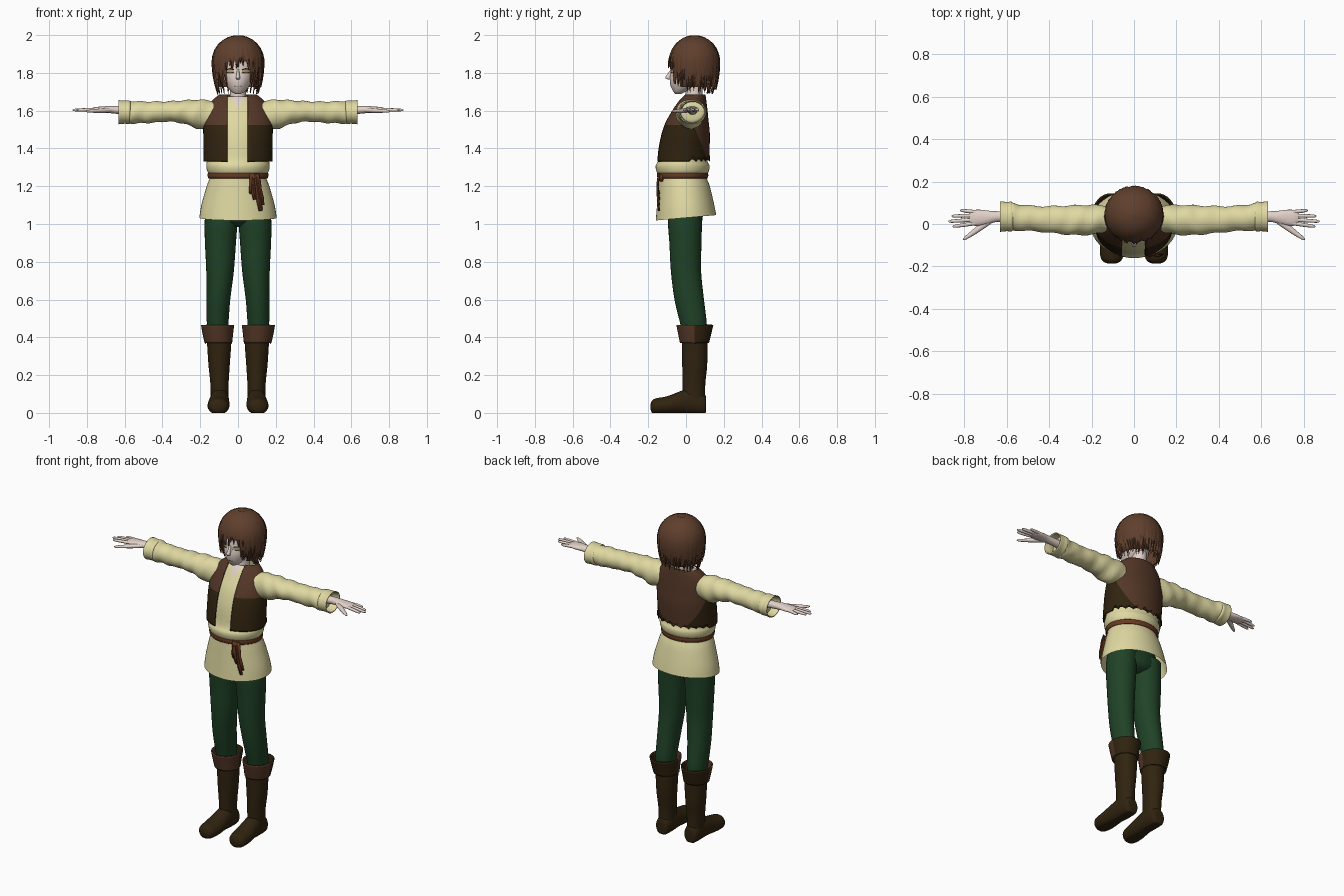
import bpy, bmesh, random
from math import sin, cos, pi, sqrt, radians
from mathutils import Vector

random.seed(4)
if "Cube" in bpy.data.objects:
    bpy.data.objects.remove(bpy.data.objects["Cube"])

COLOURS = {
    "skin": (0.76, 0.64, 0.58), "hair_brown": (0.115, 0.05, 0.026),
    "cream_cloth": (0.74, 0.69, 0.36), "vest_brown": (0.088, 0.038, 0.02),
    "dark_leather": (0.03, 0.017, 0.005), "belt_russet": (0.14, 0.042, 0.016),
    "green_cloth": (0.014, 0.055, 0.02), "lash_dark": (0.03, 0.015, 0.01),
    "eye_amber": (0.5, 0.36, 0.2), "lip_rose": (0.4, 0.2, 0.17),
}
MATS = {}
for key, rgb in COLOURS.items():
    m = bpy.data.materials.new(key)
    m.use_nodes = True
    m.diffuse_color = (*rgb, 1)
    bsdf = next(x for x in m.node_tree.nodes if x.type == "BSDF_PRINCIPLED")
    bsdf.inputs["Base Color"].default_value = (*rgb, 1)
    bsdf.inputs["Roughness"].default_value = 0.8
    MATS[key] = m


def finish(name, bm, mats, mirror=False, thick=0):
    me = bpy.data.meshes.new(name)
    bm.to_mesh(me)
    bm.free()
    for key in mats:
        me.materials.append(MATS[key])
    me.shade_smooth()
    me.set_sharp_from_angle(angle=radians(55))
    ob = bpy.data.objects.new(name, me)
    bpy.context.collection.objects.link(ob)
    if thick:
        ob.modifiers.new("Thickness", "SOLIDIFY").thickness = thick
    if mirror:
        ob.modifiers.new("Mirror", "MIRROR")
    return ob


def smooth_rings(rings, k):
    """Catmull-Rom interpolation between the given rings."""
    out, last = [], len(rings) - 1
    for i in range(last):
        p0, p1, p2, p3 = (rings[min(max(i + d, 0), last)] for d in (-1, 0, 1, 2))
        for j in range(k):
            t = j / k
            out.append([b + 0.5 * t * (c - a + t * (2*a - 5*b + 4*c - d + t * (3*(b - c) + d - a)))
                        for a, b, c, d in zip(p0, p1, p2, p3)])
    return out + [rings[-1]]


def loft(name, rings, mats, axis="z", n=32, k=4, caps=True, edit=None, **kw):
    """Elliptical rings (position on axis, two centre values, two radii)."""
    bm, loops = bmesh.new(), []
    for t, a, b, ra, rb in smooth_rings(rings, k):
        ring = []
        for i in range(n):
            u, v = a + ra * cos(2*pi*i/n), b + rb * sin(2*pi*i/n)
            co = {"z": (u, v, t), "x": (t, u, v), "y": (u, t, v)}[axis]
            ring.append(bm.verts.new(co))
        loops.append(ring)
    for r, s in zip(loops, loops[1:]):
        for i in range(n):
            bm.faces.new((r[i], r[(i+1) % n], s[(i+1) % n], s[i]))
    if caps:
        bm.faces.new(loops[0])
        bm.faces.new(loops[-1])
    bmesh.ops.recalc_face_normals(bm, faces=bm.faces)
    if edit:
        edit(bm)
    return finish(name, bm, mats, **kw)


def cut(bm, co, no):
    bmesh.ops.bisect_plane(bm, geom=bm.verts[:] + bm.edges[:] + bm.faces[:],
                           plane_co=co, plane_no=no)


def paint(bm, index, rule):
    for f in bm.faces:
        if rule(f.calc_center_median()):
            f.material_index = index


def strip(bm, pts, widths, outs, bump):
    """Ribbon along points with a raised middle line."""
    rows = []
    for i, (p, w, o) in enumerate(zip(pts, widths, outs)):
        tan = pts[min(i + 1, len(pts) - 1)] - pts[max(i - 1, 0)]
        side = tan.cross(o).normalized() * w / 2
        rows.append([bm.verts.new(q) for q in (p - side, p + o * bump, p + side)])
    for r, s in zip(rows, rows[1:]):
        for j in (0, 1):
            bm.faces.new((r[j], s[j], s[j+1], r[j+1]))


# Legs and pelvis
loft("trouser_legs", [(1.08, .085, 0, .086, .09), (1.0, .09, -.005, .087, .09), (.9, .093, -.003, .082, .085),
     (.75, .095, 0, .073, .08), (.6, .104, .017, .063, .078), (.47, .108, .04, .057, .07),
     (.41, .108, .042, .05, .06)], ["green_cloth"], mirror=True)
loft("trouser_seat", [(1.15, 0, -.01, .14, .09), (1.06, 0, -.005, .165, .095), (1.01, 0, 0, .12, .08),
     (.985, 0, 0, .05, .04)], ["green_cloth"])

# Boots
loft("boot_shafts", [(.42, .105, .046, .062, .068), (.37, .1, .046, .064, .068), (.25, .1, .046, .056, .066),
     (.15, .098, .042, .048, .06), (.04, .098, .042, .046, .06)], ["dark_leather"], mirror=True)


def flat_sole(bm):
    for v in bm.verts:
        v.co.z = max(v.co.z, 0)


loft("boot_feet", [(.107, .098, .045, .02, .03), (.095, .098, .045, .042, .055), (.02, .098, .06, .05, .07),
     (-.03, .1, .055, .054, .06), (-.1, .103, .04, .058, .048), (-.155, .105, .035, .053, .043),
     (-.178, .105, .033, .038, .034), (-.187, .105, .032, .015, .016)],
     ["dark_leather"], axis="y", edit=flat_sole, mirror=True)


def cuff_tones(bm):
    cut(bm, (0, .045, 0), (0, 1, 0))
    paint(bm, 1, lambda c: c.y > .045)


loft("boot_cuffs", [(.465, .108, .047, .088, .098), (.42, .107, .046, .081, .088), (.37, .104, .045, .073, .077)],
     ["vest_brown", "dark_leather"], caps=False, edit=cuff_tones, mirror=True, thick=.008)


# Tunic with a skin-coloured open neck and a lower front hem
def neckline(bm):
    for v in bm.verts:
        if v.co.z < 1.2:
            v.co.z += .09 * v.co.y * (1.2 - v.co.z) / .17
    for s in (1, -1):
        cut(bm, (0, 0, 1.61), (-1.5 * s, 0, 1))
    paint(bm, 1, lambda c: c.y < .04 and c.z > 1.61 + 1.5 * abs(c.x))


loft("tunic", [(1.033, 0, 0, .205, .16), (1.1, 0, -.003, .194, .151), (1.2, 0, -.01, .166, .136),
     (1.25, 0, -.018, .149, .126), (1.28, 0, -.018, .163, .139), (1.31, 0, -.018, .168, .142),
     (1.345, 0, -.016, .164, .128), (1.45, 0, -.007, .166, .122), (1.54, 0, .004, .164, .104),
     (1.6, 0, .018, .148, .083), (1.65, 0, .032, .118, .063), (1.675, 0, .042, .07, .05)],
     ["cream_cloth", "skin"], n=48, caps=False, edit=neckline)


# Vest with open front, two tones and a ragged back hem
def shape_vest(bm):
    bm.verts.ensure_lookup_table()
    for i in range(48):
        v = bm.verts[i]
        if v.co.y > .03:
            v.co.z += .025 * (i % 2) + random.uniform(0, .008)
    for x in (-.057, .052):
        cut(bm, (x, 0, 0), (1, 0, 0))
    bmesh.ops.delete(bm, context="FACES", geom=[
        f for f in bm.faces if -.057 < f.calc_center_median().x < .052 and f.calc_center_median().y < 0])
    cut(bm, (0, 0, 1.525), (0, 0, 1))
    cut(bm, (0, .05, 1.5), (0, 1, .4))
    paint(bm, 1, lambda c: c.z < 1.525 and c.y < .05 + (1.5 - c.z) * .4)


loft("vest", [(1.33, 0, -.018, .182, .14), (1.4, 0, -.013, .182, .138), (1.48, 0, -.004, .184, .13),
     (1.54, 0, .004, .182, .116), (1.6, 0, .018, .167, .096), (1.65, 0, .032, .14, .076),
     (1.685, 0, .045, .1, .058)], ["vest_brown", "dark_leather"], n=48, caps=False,
     edit=shape_vest, thick=.006)

# Belt, knot and hanging tails
loft("belt", [(1.242, 0, -.018, .157, .132), (1.255, 0, -.018, .161, .136), (1.27, 0, -.018, .16, .135)],
     ["belt_russet"], n=48, caps=False, thick=.006)
bm = bmesh.new()
FRONT = Vector((0, -1, 0))
for x, dx, low in ((.075, -.005, 1.16), (.09, .03, 1.07), (.1, .03, 1.1), (.07, .02, 1.13)):
    pts = []
    for i in range(5):
        t = i / 4
        pts.append(Vector((x + dx * t, -.137 - .009 * sin(pi * t), 1.265 + (low - 1.265) * t)))
    strip(bm, pts, (.018, .024, .018, .024, .016), [FRONT] * 5, .006)
finish("belt_tails", bm, ["belt_russet"], thick=.004)
loft("belt_knot", [(1.225, .078, -.13, .008, .01), (1.245, .08, -.134, .022, .018),
     (1.27, .08, -.132, .01, .01)], ["belt_russet"], n=12)


# Sleeves and cuffs
def wrinkles(bm):
    for v in bm.verts:
        v.co.z += .003 * sin(75 * v.co.x + 25 * v.co.y)
        v.co.y += .003 * sin(60 * v.co.x + 30 * v.co.z)


loft("sleeves", [(.12, .025, 1.58, .06, .07), (.2, .02, 1.58, .07, .078), (.28, .018, 1.592, .07, .063),
     (.36, .02, 1.596, .065, .054), (.45, .024, 1.592, .06, .056), (.53, .03, 1.591, .061, .058),
     (.58, .035, 1.592, .063, .058), (.59, .035, 1.592, .03, .03)], ["cream_cloth"],
     axis="x", edit=wrinkles, mirror=True)
loft("sleeve_cuffs", [(.57, .034, 1.592, .062, .057), (.578, .035, 1.592, .07, .062), (.6, .035, 1.592, .069, .061),
     (.632, .035, 1.592, .072, .064)], ["cream_cloth"], axis="x", caps=False, mirror=True, thick=.006)

# Hands
loft("hands", [(.56, .035, 1.6, .026, .024), (.64, .035, 1.604, .025, .021), (.68, .032, 1.606, .03, .019),
     (.72, .03, 1.606, .037, .016), (.755, .029, 1.606, .037, .013), (.775, .03, 1.606, .026, .008)],
     ["skin"], axis="x", n=20, mirror=True)
for name, y0, x1, y1 in (("index", .004, .855, -.012), ("middle", .021, .875, .012),
                         ("ring", .04, .86, .037), ("little", .056, .82, .064)):
    loft(name + "_fingers", [(x, y0 + (y1 - y0) * t, 1.607 - .004 * t, r, r) for x, t, r in
         ((.74, 0, .009), ((.74 + x1) / 2, .5, .009), (x1 - .012, .9, .007), (x1, 1, .002))],
         ["skin"], axis="x", n=10, mirror=True)
loft("thumbs", [(.67, .022, 1.603, .018, .012), (.72, -.012, 1.6, .019, .012), (.765, -.045, 1.598, .014, .009),
     (.795, -.066, 1.597, .009, .007), (.806, -.073, 1.597, .002, .002)], ["skin"], axis="x", n=12, mirror=True)

# Head, neck and nose
loft("neck", [(1.58, 0, .03, .06, .05), (1.64, 0, .04, .047, .046), (1.68, 0, .042, .042, .045),
     (1.76, 0, .045, .042, .045)], ["skin"])
loft("head", [(1.688, 0, -.042, .012, .014), (1.7, 0, -.034, .034, .032), (1.73, 0, -.01, .059, .071),
     (1.77, 0, .01, .078, .096), (1.82, 0, .03, .091, .107), (1.88, 0, .04, .1, .108),
     (1.94, 0, .045, .084, .09), (1.98, 0, .045, .03, .03)], ["skin"])
loft("nose", [(1.82, 0, -.075, .005, .005), (1.795, 0, -.085, .008, .012), (1.775, 0, -.094, .011, .016),
     (1.764, 0, -.084, .008, .008)], ["skin"], n=12)


# Painted face plates laid on the curve of the head
def face_plate(name, mat, z, x0, x1, width, cy, rx, ry, arch=0, lift=.003):
    bm, pts, outs = bmesh.new(), [], []
    for i in range(7):
        x = x0 + (x1 - x0) * i / 6
        d = sqrt(1 - (x / rx) ** 2)
        pts.append(Vector((x, cy - ry * d - lift, z + arch * sin(pi * i / 6))))
        outs.append(Vector((x / rx, -d, 0)).normalized())
    strip(bm, pts, [width * (.3 + .7 * sin(pi * i / 6)) for i in range(7)], outs, .001)
    finish(name, bm, [mat], mirror=x0 > 0)


for name, mat, z, width, lift in (("eyes", "eye_amber", 1.809, .02, .003), ("upper_lashes", "lash_dark", 1.817, .008, .005),
                                  ("lower_lashes", "lash_dark", 1.801, .003, .004)):
    face_plate(name, mat, z, .02, .064, width, .026, .0895, .106, .004 if z > 1.81 else 0, lift)
face_plate("mouth", "lip_rose", 1.729, -.018, .018, .005, -.011, .0585, .071)

# Hair: a cap under layers of tapered locks
MID, HIGH = 1.86, .135


def hair_size(z):
    h = z - MID
    return sqrt(max(0, 1 - (h / HIGH) ** 2)) if h > 0 else 1 - .26 * (h / .17) ** 2


def open_face(bm):
    bmesh.ops.delete(bm, context="FACES", geom=[f for f in bm.faces for c in [f.calc_center_median()]
                     if c.z < 1.85 and c.y < 0 and abs(c.x) < .08])


levels = [MID + HIGH * sin(pi / 2 * (1 - i / 8)) for i in range(9)] + [1.83, 1.79, 1.755, 1.725]
loft("hair_cap", [(z, 0, .045, .13 * hair_size(z) + .001, .125 * hair_size(z) + .001) for z in levels],
     ["hair_brown"], n=48, k=1, caps=False, edit=open_face)
bm = bmesh.new()
for layer in range(2):
    for i in range(46):
        a = 2 * pi * (i + layer / 2) / 46
        gap = min(a, 2 * pi - a)  # angle away from the front
        low, high = (1.812, 1.85) if gap < .6 else (1.72, 1.77) if gap < 1.2 else (1.685, 1.73)
        end, drift = random.uniform(low, high), random.uniform(-.16, .16)
        pts, outs, widths = [], [], []
        for j in range(11):
            s = j / 10
            z = 1.993 - (1.993 - end) * s ** 1.6
            b, r = a + drift * s * s, hair_size(z) * (1 + .03 * layer) + .05 * s ** 6 * layer
            out = Vector((sin(b), -cos(b), 0))
            pts.append(Vector((.131 * r * out.x, .045 + .127 * r * out.y, z)))
            outs.append((out + Vector((0, 0, max(0, 1.5 - 3 * s)))).normalized())
            widths.append(.042 * min(1, .35 + 2 * s) * (1 - s ** 3) + .001)
        strip(bm, pts, widths, outs, .005)
finish("hair_locks", bm, ["hair_brown"])
